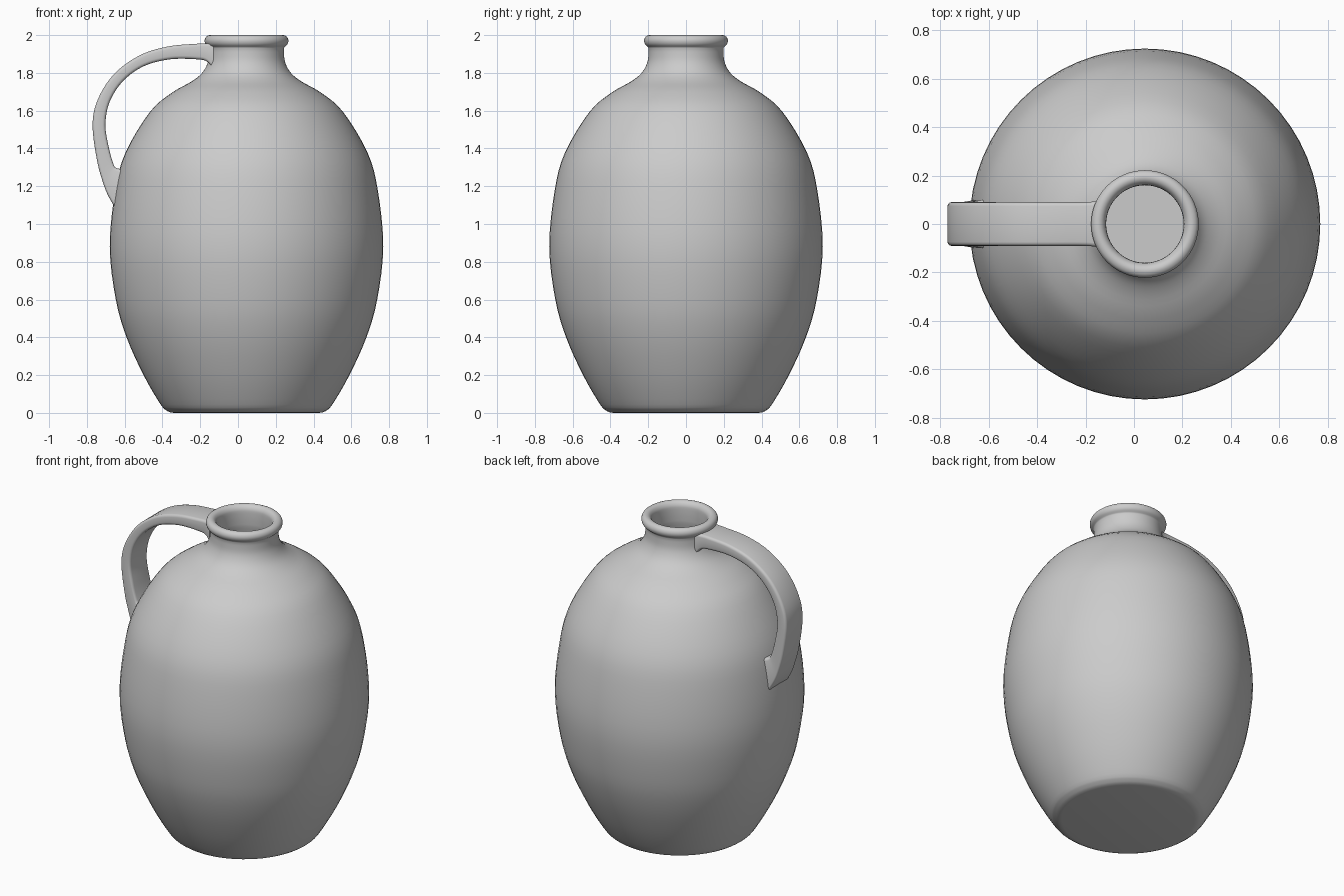
import bpy, bmesh, math
from mathutils import Vector

cube = bpy.data.objects.get("Cube")
if cube:
    bpy.data.objects.remove(cube, do_unlink=True)

AXIS_X = 0.045
SEGMENTS = 64

clay = bpy.data.materials.new("grey clay")
clay.use_nodes = True
colour = (0.6, 0.6, 0.6, 1)
clay.diffuse_color = colour
clay.node_tree.nodes["Principled BSDF"].inputs["Base Color"].default_value = colour


def smooth_path(points, steps):
    """Catmull-Rom curve through points of any dimension."""
    pts = [Vector(p) for p in points]
    pts = [2 * pts[0] - pts[1]] + pts + [2 * pts[-1] - pts[-2]]
    out = []
    for a, b, c, d in zip(pts, pts[1:], pts[2:], pts[3:]):
        for i in range(steps):
            t = i / steps
            out.append(0.5 * (2 * b + (c - a) * t + (2 * a - 5 * b + 4 * c - d) * t ** 2
                              + (3 * b - a - 3 * c + d) * t ** 3))
    return out + [pts[-2]]


def make_object(name, rings, angle):
    """Skin a list of vertex rings and cap both ends."""
    bm = bmesh.new()
    loops = [[bm.verts.new(p) for p in ring] for ring in rings]
    n = len(loops[0])
    for lo, hi in zip(loops, loops[1:]):
        for i in range(n):
            j = (i + 1) % n
            bm.faces.new((lo[i], lo[j], hi[j], hi[i]))
    bm.faces.new(loops[0][::-1])
    bm.faces.new(loops[-1])
    bmesh.ops.recalc_face_normals(bm, faces=bm.faces)
    mesh = bpy.data.meshes.new(name)
    bm.to_mesh(mesh)
    bm.free()
    mesh.materials.append(clay)
    obj = bpy.data.objects.new(name, mesh)
    bpy.context.collection.objects.link(obj)
    bpy.ops.object.select_all(action='DESELECT')
    obj.select_set(True)
    bpy.context.view_layer.objects.active = obj
    bpy.ops.object.shade_smooth_by_angle(angle=math.radians(angle))
    return obj


# Jug: base, belly, shoulder, neck, rolled lip, then down the hollow inside
outer = smooth_path([(0.42, 0.01), (0.455, 0.045), (0.545, 0.2), (0.635, 0.4), (0.692, 0.6),
                     (0.724, 0.88), (0.695, 1.18), (0.64, 1.38), (0.51, 1.595), (0.395, 1.695),
                     (0.29, 1.755), (0.235, 1.8), (0.205, 1.855), (0.198, 1.91), (0.2, 1.935)], 4)
lip = smooth_path([(0.203, 1.938), (0.217, 1.952), (0.222, 1.972), (0.214, 1.991),
                   (0.195, 2.0), (0.176, 1.994), (0.163, 1.975), (0.16, 1.95)], 3)
inner = smooth_path([(0.16, 1.91), (0.166, 1.85), (0.2, 1.77), (0.36, 1.64), (0.46, 1.55),
                     (0.58, 1.37), (0.66, 0.88), (0.575, 0.4), (0.42, 0.08)], 4)
profile = [Vector((0.385, 0.0)), Vector((0.405, 0.003))] + outer + lip + inner


def circle(r, z):
    return [(AXIS_X + r * math.cos(2 * math.pi * i / SEGMENTS),
             r * math.sin(2 * math.pi * i / SEGMENTS), z) for i in range(SEGMENTS)]


make_object("jug_body", [circle(r, z) for r, z in profile], 50)

# Handle strap: outer x, outer z, inner x, inner z, half width
strap = smooth_path([(-0.13, 1.957, -0.13, 1.82, 0.1), (-0.165, 1.956, -0.165, 1.86, 0.093),
                     (-0.22, 1.954, -0.22, 1.872, 0.09), (-0.37, 1.94, -0.36, 1.872, 0.09),
                     (-0.52, 1.893, -0.5, 1.835, 0.09), (-0.655, 1.795, -0.61, 1.755, 0.09),
                     (-0.742, 1.66, -0.68, 1.645, 0.09), (-0.77, 1.525, -0.702, 1.525, 0.09),
                     (-0.747, 1.34, -0.685, 1.41, 0.09), (-0.715, 1.22, -0.662, 1.325, 0.091),
                     (-0.685, 1.145, -0.645, 1.297, 0.095), (-0.64, 1.07, -0.6, 1.288, 0.102)], 5)


def strap_section(ox, oz, ix, iz, half):
    """Rectangle across the strap with rounded corners."""
    a, b = Vector((ox, 0, oz)), Vector((ix, 0, iz))
    mid, along = (a + b) / 2, (a - b).normalized()
    depth, r = (a - b).length / 2, 0.016
    ring = []
    for k, (sy, sd) in enumerate(((1, 1), (-1, 1), (-1, -1), (1, -1))):
        for i in range(4):
            t = math.pi / 2 * (k + i / 3)
            y = sy * (half - r) + r * math.cos(t)
            d = sd * (depth - r) + r * math.sin(t)
            ring.append(mid + along * d + Vector((0, y, 0)))
    return ring


make_object("handle", [strap_section(*p) for p in strap], 40)
